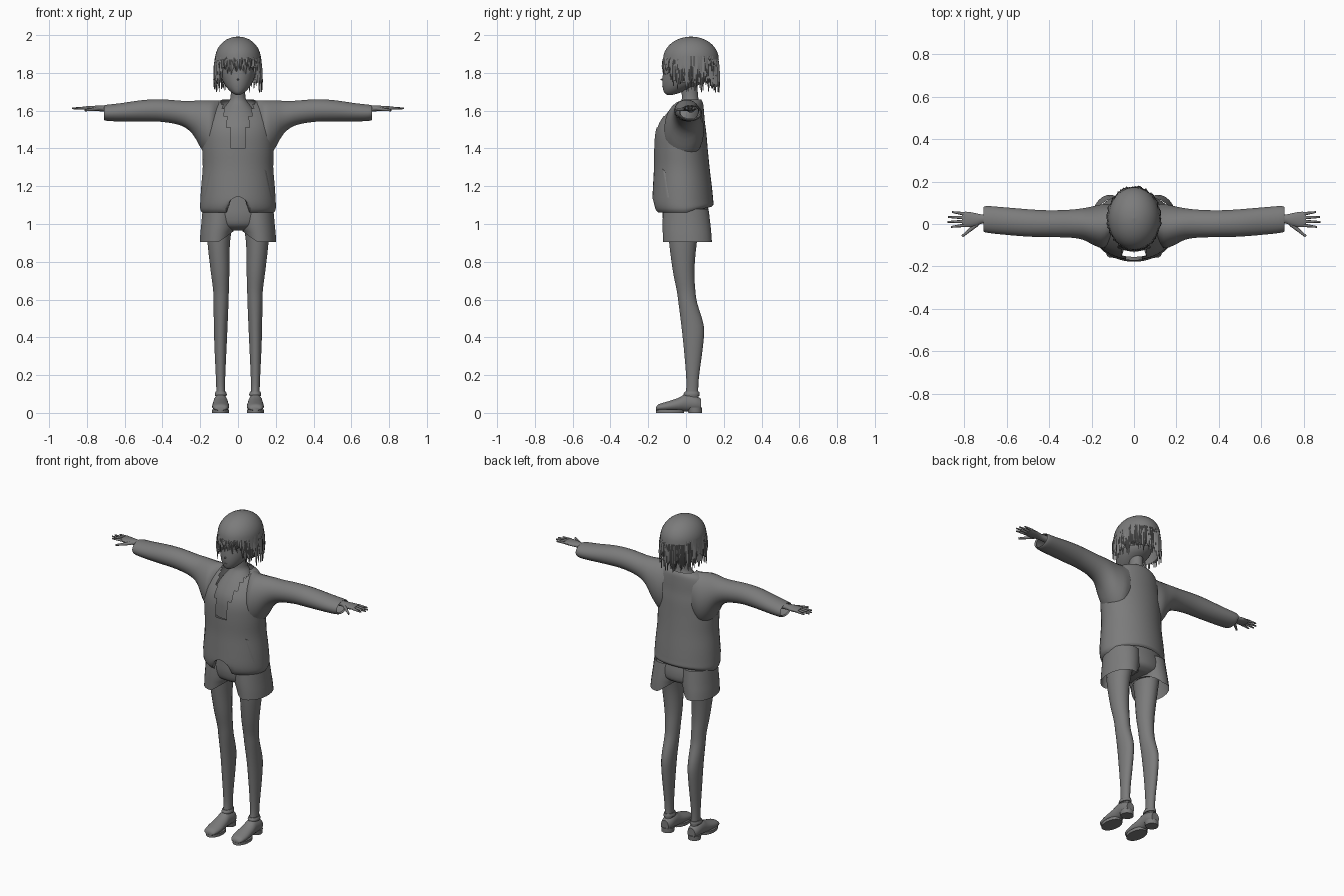
import bpy, bmesh, math, random
from mathutils import Vector
from mathutils.bvhtree import BVHTree

random.seed(4)
if "Cube" in bpy.data.objects:
    bpy.data.objects.remove(bpy.data.objects["Cube"])

GREY = (0.2, 0.2, 0.2, 1)
mat = bpy.data.materials.new("plain grey")
mat.use_nodes = True
mat.diffuse_color = GREY
mat.node_tree.nodes["Principled BSDF"].inputs["Base Color"].default_value = GREY
parts = []


def finish(name, bm, mirror=False):
    bmesh.ops.recalc_face_normals(bm, faces=bm.faces)
    mesh = bpy.data.meshes.new(name)
    bm.to_mesh(mesh)
    bm.free()
    mesh.materials.append(mat)
    ob = bpy.data.objects.new(name, mesh)
    bpy.context.collection.objects.link(ob)
    if mirror:
        ob.modifiers.new("Mirror", 'MIRROR').use_mirror_merge = False
    parts.append(ob)
    return ob


def smooth_sections(secs, sub):
    """Catmull-Rom interpolation between the given sections."""
    out = []
    for i in range(len(secs) - 1):
        a, b, c, d = (secs[max(i - 1, 0)], secs[i], secs[i + 1], secs[min(i + 2, len(secs) - 1)])
        for k in range(sub):
            t = k / sub
            out.append([q + t * (r - p + t * (2 * p - 5 * q + 4 * r - s + t * (3 * (q - r) + s - p))) / 2
                        for p, q, r, s in zip(a, b, c, d)])
    return out + [list(secs[-1])]


def loft(name, axis, secs, n=24, sub=3, caps=True, keep=None, shift=None, mirror=False):
    """Oval rings (s, u0, u1, v0, v1) joined along one axis."""
    bm = bmesh.new()
    rings = []
    for s, u0, u1, v0, v1 in smooth_sections(secs, sub):
        ring = []
        for k in range(n):
            a = math.tau * (k + 0.5) / n
            u = (u0 + u1) / 2 + (u1 - u0) / 2 * math.cos(a)
            v = (v0 + v1) / 2 + (v1 - v0) / 2 * math.sin(a)
            co = Vector({'x': (s, u, v), 'y': (u, s, v), 'z': (u, v, s)}[axis])
            ring.append(bm.verts.new(shift(co) if shift else co))
        rings.append(ring)
    for lo, hi in zip(rings, rings[1:]):
        for k in range(n):
            bm.faces.new((lo[k], lo[(k + 1) % n], hi[(k + 1) % n], hi[k]))
    if caps:
        bm.faces.new(rings[0])
        bm.faces.new(rings[-1])
    if keep:
        drop = [f for f in bm.faces if not keep(f.calc_center_median())]
        bmesh.ops.delete(bm, geom=drop, context='FACES')
    return finish(name, bm, mirror)


def plate(name, target, outline, mirror=False, lift=0.003):
    """Thin patch lying on the front of a target mesh."""
    me = target.data
    tree = BVHTree.FromPolygons([v.co for v in me.vertices], [p.vertices for p in me.polygons])
    bm = bmesh.new()
    front, back = [], []
    for x, z in outline:
        hit = tree.ray_cast(Vector((x, -1, z)), Vector((0, 1, 0)))[0]
        y = hit.y if hit else -0.1
        front.append(bm.verts.new((x, y - lift, z)))
        back.append(bm.verts.new((x, y + lift, z)))
    bm.faces.new(front)
    bm.faces.new(back)
    for i in range(len(front)):
        j = (i + 1) % len(front)
        bm.faces.new((front[i], front[j], back[j], back[i]))
    finish(name, bm, mirror)


def oval(x, z, rx, rz, n=12):
    return [(x + rx * math.cos(math.tau * k / n), z + rz * math.sin(math.tau * k / n)) for k in range(n)]


# Hooded top: loose body with open neck, front slot and arched hem
def hem(co):
    if co.z < 1.12:
        co.z += max(0, co.y) * 0.25 * (1.12 - co.z) / 0.065
    if co.y < 0 and abs(co.x) < 0.055:
        co.z = max(co.z, 1.15 - abs(co.x) * 0.6)
    return co


def closed_front(c):
    opening = 0.045 + 0.3 * (c.z - 1.5)
    return not (c.y < 0 and (c.z > 1.5 and abs(c.x) < opening or c.z > 1.41 and abs(c.x) < 0.03))


top = loft("top_body", 'z', [
    (1.06, -.19, .19, -.155, .135), (1.08, -.2, .2, -.17, .145), (1.12, -.2, .2, -.178, .145),
    (1.2, -.195, .195, -.175, .137), (1.3, -.187, .187, -.17, .125), (1.4, -.19, .19, -.17, .115),
    (1.48, -.19, .19, -.165, .108), (1.54, -.18, .18, -.145, .1), (1.6, -.16, .16, -.1, .095),
    (1.64, -.125, .125, -.055, .09), (1.66, -.08, .08, -.03, .08)],
    n=48, sub=4, caps=False, keep=closed_front, shift=hem)
loft("sleeve", 'x', [
    (.1, -.07, .09, 1.36, 1.655), (.14, -.115, .095, 1.34, 1.655), (.19, -.1, .085, 1.39, 1.655),
    (.24, -.075, .075, 1.475, 1.653), (.3, -.065, .068, 1.52, 1.653), (.4, -.062, .065, 1.54, 1.66),
    (.5, -.06, .07, 1.543, 1.657), (.62, -.05, .08, 1.543, 1.64), (.69, -.042, .085, 1.545, 1.632),
    (.71, -.035, .08, 1.552, 1.628), (.7, -.03, .075, 1.558, 1.622)], caps=False, mirror=True)
plate("pocket_edge", top, [(.14, 1.29), (.15, 1.28), (.178, 1.14), (.17, 1.14)], mirror=True)

# Chest and neck inside the opening
loft("chest_and_neck", 'z', [
    (1.38, -.13, .13, -.13, .07), (1.5, -.13, .13, -.125, .07), (1.58, -.1, .1, -.08, .075),
    (1.635, -.06, .06, -.035, .075), (1.67, -.04, .04, -.022, .065), (1.75, -.038, .038, -.03, .06)])

# Hands
loft("palm", 'x', [
    (.66, .0, .05, 1.59, 1.63), (.71, .003, .045, 1.595, 1.627), (.74, -.008, .05, 1.597, 1.627),
    (.78, -.016, .058, 1.6, 1.625), (.81, -.014, .058, 1.605, 1.623)], n=16, mirror=True)


def finger(name, base, tip, r):
    bm = bmesh.new()
    base, tip = Vector(base), Vector(tip)
    way = tip - base
    res = bmesh.ops.create_cone(bm, cap_ends=True, segments=8, radius1=r, radius2=r * 0.5, depth=way.length)
    turn = way.to_track_quat('Z', 'Y')
    for v in res['verts']:
        v.co = turn @ v.co + (base + tip) / 2
    finish(name, bm, True)


for i, length in enumerate((.06, .077, .075, .055)):
    y = -0.006 + i * 0.018
    finger("finger", (.8, y, 1.614), (.803 + length, y * 1.3 - .006, 1.612), .0085)
finger("thumb", (.74, 0, 1.61), (.81, -.058, 1.602), .011)


# Shorts: hips and two wide legs with slanted hems
def short_hem(co):
    if co.z < 0.97:
        co.z += max(0, .1 - co.x) * 0.8 * (0.97 - co.z) / 0.07
    return co


loft("shorts_hips", 'z', [
    (1.2, -.16, .16, -.12, .1), (1.1, -.18, .18, -.125, .115), (1.04, -.185, .185, -.125, .125),
    (.99, -.16, .16, -.11, .12), (.965, -.1, .1, -.06, .08)], n=32)
loft("shorts_leg", 'z', [
    (1.08, .0, .188, -.122, .12), (1.0, .008, .195, -.125, .13), (.95, .018, .2, -.124, .135),
    (.905, .025, .203, -.122, .138)], caps=False, shift=short_hem, mirror=True)

# Legs
loft("leg", 'z', [
    (1.05, .02, .17, -.1, .09), (.9, .042, .162, -.09, .058), (.75, .045, .145, -.07, .045),
    (.65, .048, .132, -.05, .05), (.58, .05, .13, -.04, .06), (.46, .055, .128, -.025, .095),
    (.35, .06, .125, -.013, .09), (.2, .067, .118, 0, .07), (.12, .068, .115, 0, .065),
    (.05, .065, .115, -.02, .07)], n=20, mirror=True)

# Shoes with ankle strap, sole and heel
loft("shoe_upper", 'y', [
    (-.158, .07, .115, .012, .03), (-.145, .055, .13, .01, .046), (-.1, .046, .137, .008, .06),
    (-.04, .05, .134, .008, .08), (0, .054, .13, .008, .1), (.05, .055, .128, .008, .09),
    (.08, .066, .118, .01, .075)], n=20, mirror=True)
loft("ankle_strap", 'z', [
    (.09, .06, .122, -.012, .072), (.1, .059, .123, -.014, .073), (.112, .063, .119, -.006, .07)],
    n=20, mirror=True)
loft("front_sole", 'z', [(0, .046, .138, -.16, -.01), (.018, .046, .138, -.16, -.01)],
     sub=1, mirror=True)
loft("heel", 'z', [(0, .055, .129, .012, .085), (.028, .053, .131, .005, .086)], sub=1, mirror=True)

# Head with face details
head = loft("head", 'z', [
    (1.684, -.012, .012, -.1, -.07), (1.695, -.032, .032, -.115, -.03), (1.72, -.058, .058, -.123, .03),
    (1.755, -.08, .08, -.126, .1), (1.8, -.093, .093, -.122, .13), (1.86, -.097, .097, -.112, .145),
    (1.92, -.08, .08, -.08, .12), (1.96, -.03, .03, -.02, .06)], n=32)
plate("eye", head, oval(.043, 1.808, .02, .016), mirror=True)
plate("upper_lash", head, [(.02, 1.825), (.043, 1.832), (.067, 1.822), (.043, 1.827)], mirror=True, lift=.004)
plate("mouth", head, oval(0, 1.727, .014, .003))
finger_nose = bmesh.new()
bmesh.ops.create_cone(finger_nose, cap_ends=True, segments=6, radius1=.009, radius2=.001, depth=.02)
for v in finger_nose.verts:
    v.co = Vector((v.co.x, -.127 - v.co.z * 0.9, 1.765 + v.co.y))
finish("nose", finger_nose)

# Hair crown and back shell
steps = [math.pi / 2 * k / 9 for k in range(10)]
loft("hair_crown", 'z', [
    (1.872 + .12 * math.sin(t), -.12 * math.cos(t) - .002, .12 * math.cos(t) + .002,
     .026 - .148 * math.cos(t), .028 + .146 * math.cos(t)) for t in steps], n=36, sub=1, caps=False)
loft("hair_shell", 'z', [
    (1.9, -.112, .112, -.11, .16), (1.83, -.118, .118, -.11, .166), (1.75, -.115, .115, -.1, .158)],
    n=36, caps=False, keep=lambda c: c.y > -.035)


# Hanging locks: ridged strips tapering to a point
def lock(bm, ang, tip_z, width, flare):
    rows = []
    for t in (0, .35, .7, 1):
        z = 1.89 + (tip_z - 1.89) * t
        r = 0.96 + flare * math.sin(t * 2.4)
        half = width * (1 - t ** 2) / 2 + .004
        row = []
        for side, bump in ((-1, 0), (0, .035), (1, 0)):
            a = ang + side * half
            row.append(bm.verts.new((.122 * (r + bump) * math.cos(a),
                                     .027 + .144 * (r + bump) * math.sin(a), z)))
        rows.append(row)
    for lo, hi in zip(rows, rows[1:]):
        for i in range(2):
            bm.faces.new((lo[i], lo[i + 1], hi[i + 1], hi[i]))


hair = bmesh.new()
COUNT = 56
for layer in range(2):
    for k in range(COUNT):
        ang = math.tau * (k + layer / 2) / COUNT
        front = -math.sin(ang)
        if front > 0.72:
            tip = random.uniform(1.79, 1.845)
        elif front > 0.45:
            tip = random.uniform(1.71, 1.77)
        else:
            tip = random.uniform(1.695, 1.76)
        lock(hair, ang, tip, random.uniform(.13, .21), random.uniform(.04, .1))
finish("hair_locks", hair)

# Small tuft on the crown
tuft = bmesh.new()
for k in range(7):
    a = math.tau * k / 7
    d, s = Vector((math.cos(a), math.sin(a), 0)), Vector((-math.sin(a), math.cos(a), 0))
    base = Vector((0, .025, 1.99))
    tuft.faces.new([tuft.verts.new(p) for p in (
        base + s * .005, base - s * .005, base + d * .035 + Vector((0, 0, -.003)))])
finish("crown_tuft", tuft)

for ob in bpy.context.selected_objects:
    ob.select_set(False)
for ob in parts:
    ob.select_set(True)
bpy.context.view_layer.objects.active = parts[0]
bpy.ops.object.shade_smooth_by_angle(angle=math.radians(45))
